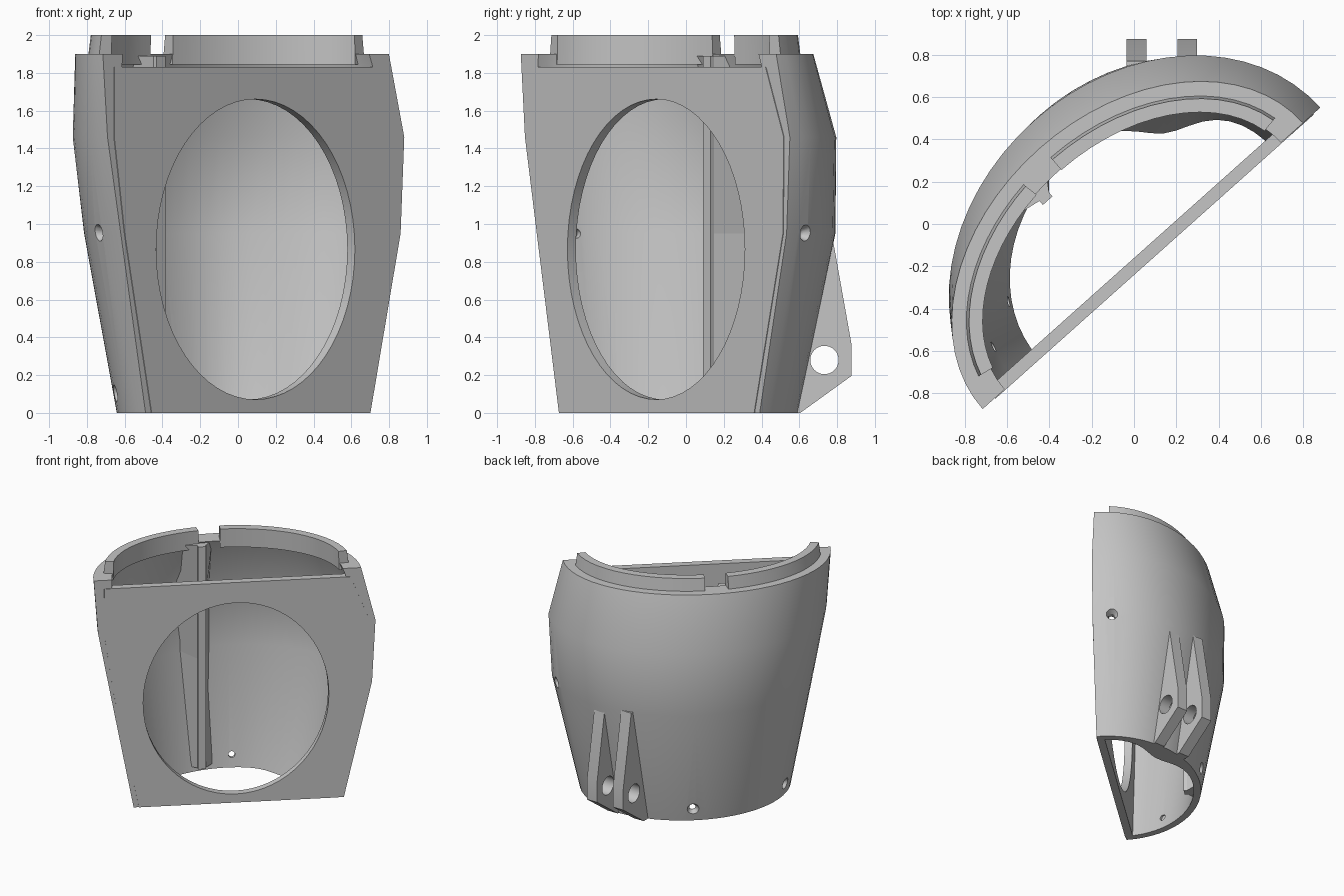
import bpy, bmesh, math
from mathutils import Vector, Matrix

if "Cube" in bpy.data.objects:
    bpy.data.objects.remove(bpy.data.objects["Cube"])

grey = bpy.data.materials.new("grey plastic")
grey.use_nodes = True
GREY = (0.56, 0.56, 0.56, 1)
grey.diffuse_color = GREY
grey.node_tree.nodes["Principled BSDF"].inputs["Base Color"].default_value = GREY

# Local frame: u runs along the flat panel, v points out through the curved shell
U, V, Z = Vector((0.746, 0.666, 0)), Vector((-0.666, 0.746, 0)), Vector((0, 0, 1))
ORIGIN = Vector((0.085, -0.16, 0))


def at(u, v, z):
    return ORIGIN + U * u + V * v + Z * z


def make(name, bm):
    bmesh.ops.recalc_face_normals(bm, faces=bm.faces)
    mesh = bpy.data.meshes.new(name)
    bm.to_mesh(mesh)
    bm.free()
    ob = bpy.data.objects.new(name, mesh)
    bpy.context.collection.objects.link(ob)
    mesh.materials.append(grey)
    return ob


def select(ob):
    bpy.ops.object.select_all(action='DESELECT')
    ob.select_set(True)
    bpy.context.view_layer.objects.active = ob


def smooth_shade(ob):
    select(ob)
    bpy.ops.object.shade_smooth_by_angle(angle=math.radians(25))


def cut(ob, cutter):
    mod = ob.modifiers.new("cut", 'BOOLEAN')
    mod.operation, mod.solver, mod.object = 'DIFFERENCE', 'EXACT', cutter
    select(ob)
    bpy.ops.object.modifier_apply(modifier=mod.name)
    bpy.data.objects.remove(cutter)


def prism(name, points, offset):
    """Extrude a closed outline along an offset vector."""
    bm = bmesh.new()
    face = bm.faces.new([bm.verts.new(p) for p in points])
    ext = bmesh.ops.extrude_face_region(bm, geom=[face])
    bmesh.ops.translate(bm, vec=offset, verts=[g for g in ext["geom"] if isinstance(g, bmesh.types.BMVert)])
    return make(name, bm)


def half_ring(name, levels, start, end, steps, swell=0):
    """Loft a curved wall; levels hold z, centre, half width, depth, thickness.
    The foot of the wall can swell inwards behind the brackets."""
    bm = bmesh.new()
    rows = []
    for i in range(steps + 1):
        deg = start + (end - start) * i / steps
        t = math.radians(deg)
        foot = swell * math.exp(-((deg - 50) / 18) ** 2)
        outer, inner = [], []
        for k, (z, c, a, b, w) in enumerate(levels):
            w += foot if k == 0 else 0
            outer.append(bm.verts.new(at(c + a * math.cos(t), b * math.sin(t), z)))
            inner.append(bm.verts.new(at(c + (a - w) * math.cos(t), (b - w) * math.sin(t), z)))
        rows.append(outer + inner[::-1])
    n = len(rows[0])
    for r, s in zip(rows, rows[1:]):
        for j in range(n):
            bm.faces.new((r[j], r[(j + 1) % n], s[(j + 1) % n], s[j]))
    for row in (rows[0], rows[-1]):
        for j in range(n // 2 - 1):
            bm.faces.new((row[j], row[j + 1], row[n - 2 - j], row[n - 1 - j]))
    return make(name, bm)


# Curved shell
LEVELS = [(0, 0.028, 0.798, 0.68, 0.055), (0.95, 0.047, 0.993, 0.857, 0.08),
          (1.46, 0.013, 1.053, 0.855, 0.085), (1.9, -0.058, 1.015, 0.74, 0.14)]
shell = half_ring("curved_shell", LEVELS, 0, 180, 32, swell=0.105)

# Countersunk screw holes through the shell
for angle, z in ((10, 0.95), (166, 0.95), (88.5, 0.1), (152, 0.1)):
    t = math.radians(angle)
    k = z / 0.95
    c, a, b = [p + (q - p) * k for p, q in zip(LEVELS[0][1:4], LEVELS[1][1:4])]
    spot = at(c + a * math.cos(t), b * math.sin(t), z)
    normal = (U * (math.cos(t) / a) + V * (math.sin(t) / b)).normalized()
    turn = normal.to_track_quat('Z', 'Y').to_matrix().to_4x4()
    for r_in, r_out, depth, shift in ((0.025, 0.025, 0.5, 0), (0.025, 0.055, 0.06, -0.01)):
        bm = bmesh.new()
        bmesh.ops.create_cone(bm, cap_ends=True, segments=20, radius1=r_in, radius2=r_out, depth=depth,
                              matrix=Matrix.Translation(spot + normal * shift) @ turn)
        cut(shell, make("screw_cutter", bm))
smooth_shade(shell)

# Raised lip on the top edge, split by a notch
LIP = [(1.845, -0.058, 0.95, 0.68, 0.08), (2.0, -0.058, 0.93, 0.66, 0.065)]
for name, start, end in (("lip_long", 9, 89), ("lip_short", 100, 169)):
    smooth_shade(half_ring(name, LIP, start, end, 14))

# Flat panel with a large oval opening
insets = (0.04, 0.025, 0.045, 0.08)
edge = [(c, a - inset, min(z, 1.83)) for (z, c, a, b, w), inset in zip(LEVELS, insets)]
outline = [at(c + a, -0.004, z) for c, a, z in edge] + [at(c - a, -0.004, z) for c, a, z in reversed(edge)]
panel = prism("flat_panel", outline, V * 0.06)
ring = [math.tau * i / 64 for i in range(64)]
oval = [at(0.007 + 0.705 * math.cos(t), -0.1, 0.866 + 0.795 * math.sin(t)) for t in ring]
cut(panel, prism("oval_cutter", oval, V * 0.3))
smooth_shade(panel)

# Upright rib inside the shell, following the wall
wall = [(0.62, 0.04), (0.80, 0.95), (0.80, 1.46), (0.64, 1.89)]
rib = [at(-0.218, 0.53, 1.89), at(-0.218, 0.53, 0.04)] + [at(-0.218, v, z) for v, z in wall]
prism("inner_rib", rib, U * 0.061)

# Sloping buttress that flares from the rib to the wall
bm = bmesh.new()
sections = []
for (v, z), foot_u, foot_v in zip(wall, (-0.27, -0.36, -0.42, -0.42), (0.59, 0.74, 0.73, 0.59)):
    corners = ((foot_u, foot_v), (-0.218, 0.555), (-0.157, 0.555), (-0.1, v))
    sections.append([bm.verts.new(at(u, d, z)) for u, d in corners])
for low, high in zip(sections, sections[1:]):
    for j in range(4):
        bm.faces.new((low[j], low[(j + 1) % 4], high[(j + 1) % 4], high[j]))
bm.faces.new(sections[0])
bm.faces.new(sections[-1])
make("rib_buttress", bm)

# Pair of hinge brackets on the back, trimmed inside the wall
CORE = [(z if z else -0.05, c, a - 0.03, b - 0.03, 0.4) for z, c, a, b, w in LEVELS]
for name, x in (("bracket_right", -0.035), ("bracket_left", 0.205)):
    side = [(0.77, 0.96), (0.875, 0.37), (0.875, 0.195), (0.605, 0), (0.5, 0), (0.56, 0.5), (0.62, 0.96)]
    bracket = prism(name, [(x, y, z) for y, z in side], Vector((0.093, 0, 0)))
    pin = [(x - 0.1, 0.733 + 0.075 * math.cos(t), 0.28 + 0.075 * math.sin(t)) for t in ring[::2]]
    cut(bracket, prism("pin_cutter", pin, Vector((0.3, 0, 0))))
    cut(bracket, half_ring("core_cutter", CORE, 10, 170, 32))
    smooth_shade(bracket)
